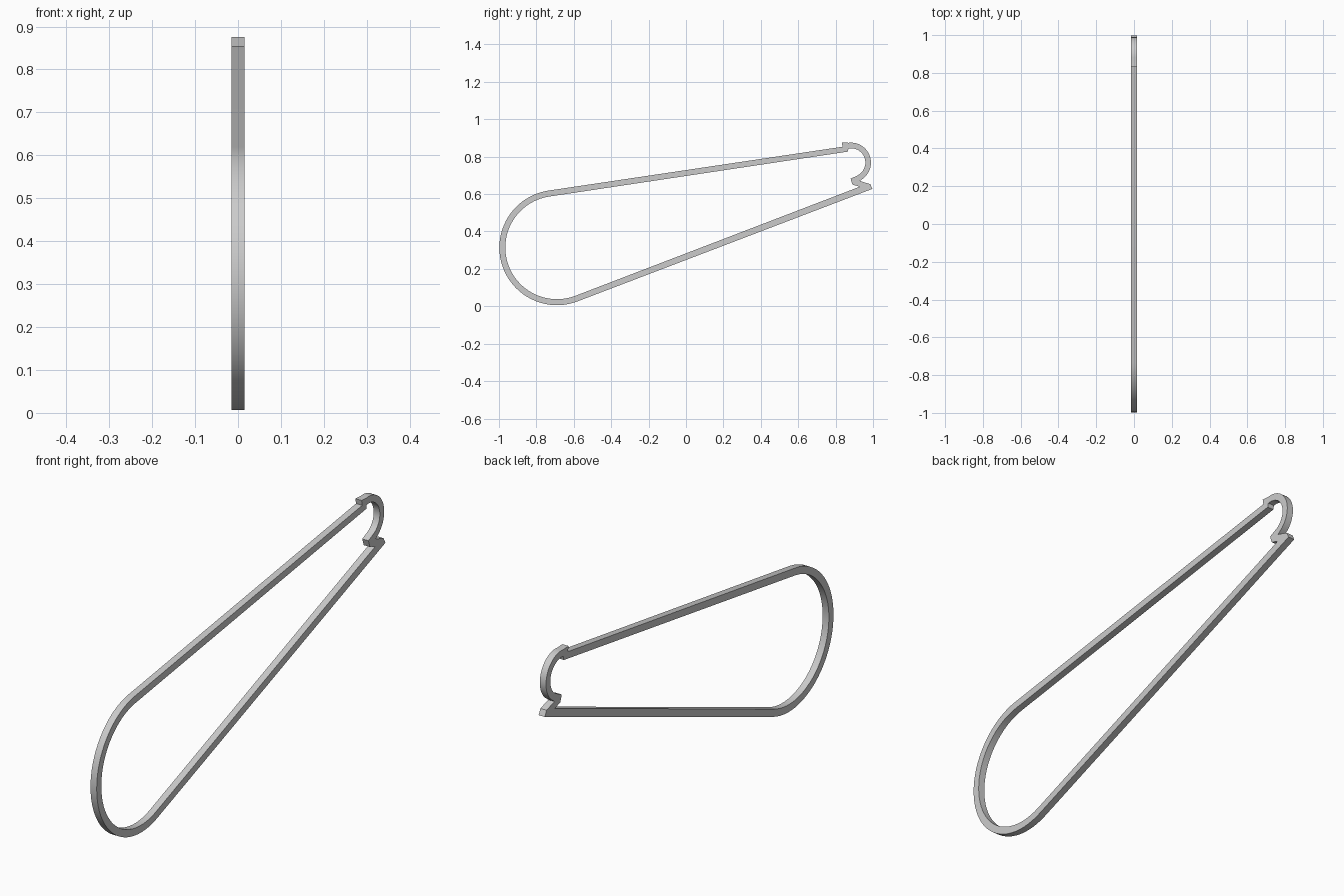
import bpy, bmesh
from math import cos, sin, radians, pi

if "Cube" in bpy.data.objects:
    bpy.data.objects.remove(bpy.data.objects["Cube"])


def arc(cy, cz, r, a0, a1, n):
    """Points on an arc in the side (y, z) plane, angles in degrees."""
    return [(cy + r * cos(radians(a0 + (a1 - a0) * i / n)),
             cz + r * sin(radians(a0 + (a1 - a0) * i / n))) for i in range(n + 1)]


big = (-0.69, 0.314)     # centre of the wide rounded end
small = (0.882, 0.768)   # centre of the small rounded tip

# Outer outline: wide end, lower bar, notch, small tip, upper bar
outer = (arc(*big, 0.308, 98.5, 291.3, 40)
         + [(0.997, 0.628), (0.985, 0.653), (0.930, 0.670)]
         + arc(*small, 0.107, -58, 97, 24)
         + [(0.833, 0.876), (0.837, 0.853)])

# Inner outline follows the same order
inner = (arc(*big, 0.276, 98.5, 291.3, 40)
         + [(0.928, 0.639), (0.890, 0.651), (0.880, 0.682)]
         + arc(*small, 0.077, -68, 100, 24)
         + [(0.865, 0.827)])

# Thin looped frame: filled profile with a hole, extruded along x
curve = bpy.data.curves.new("loop_frame", 'CURVE')
curve.dimensions = '2D'
curve.fill_mode = 'BOTH'
curve.extrude = 0.015
for outline in (outer, inner):
    spline = curve.splines.new('POLY')
    spline.points.add(len(outline) - 1)
    for p, (y, z) in zip(spline.points, outline):
        p.co = (y, z, 0, 1)
    spline.use_cyclic_u = True

frame = bpy.data.objects.new("loop_frame", curve)
bpy.context.collection.objects.link(frame)
frame.rotation_euler = (pi / 2, 0, pi / 2)
bpy.context.view_layer.objects.active = frame
frame.select_set(True)
bpy.ops.object.convert(target='MESH')
frame = bpy.context.object

# Weld caps to walls, then smooth the rounded ends
bm = bmesh.new()
bm.from_mesh(frame.data)
bmesh.ops.remove_doubles(bm, verts=bm.verts, dist=0.0001)
bmesh.ops.recalc_face_normals(bm, faces=bm.faces)
bm.to_mesh(frame.data)
bm.free()
bpy.ops.object.shade_smooth_by_angle(angle=radians(30))
